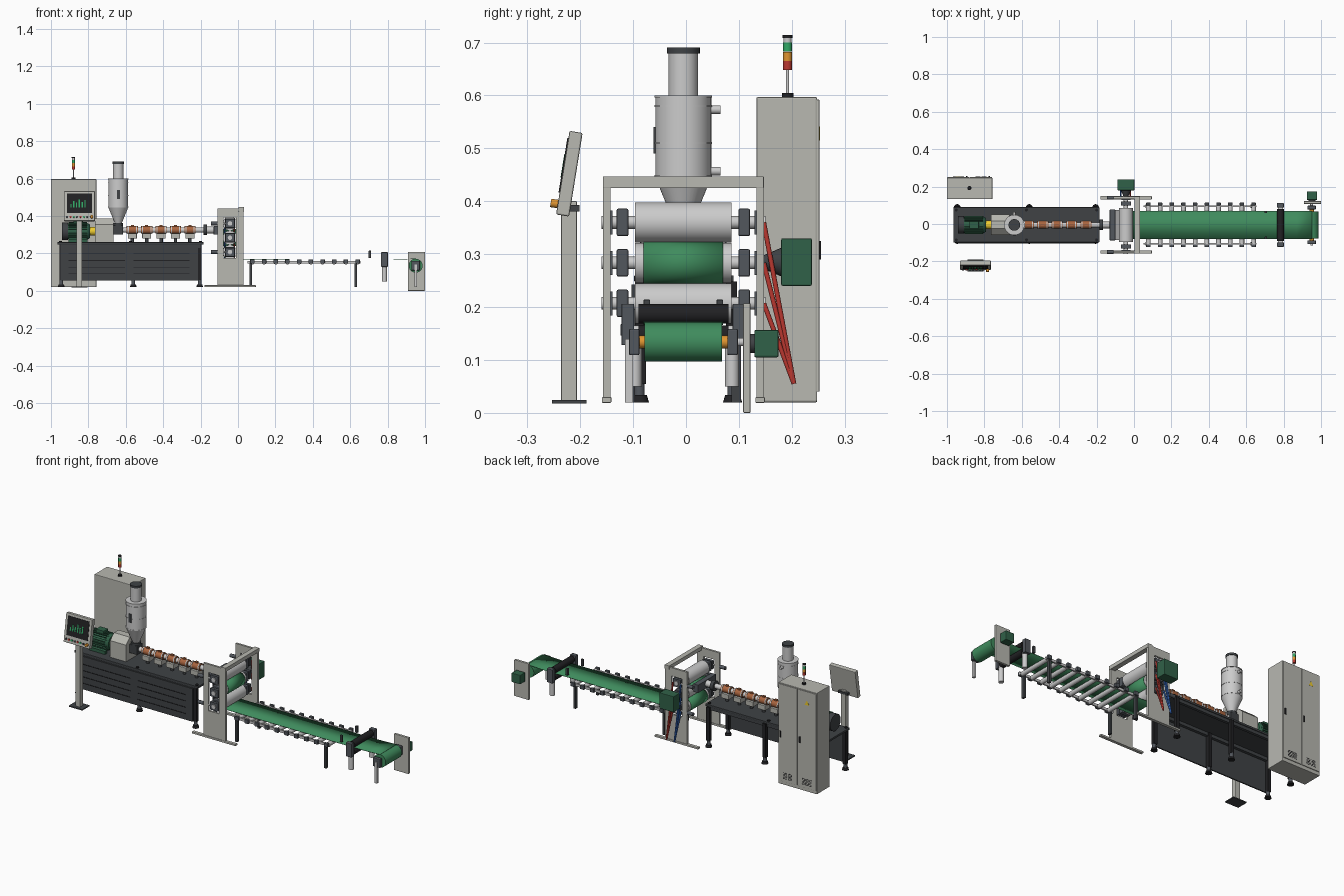
import bpy, bmesh, math
from mathutils import Vector, Matrix

if "Cube" in bpy.data.objects:
    bpy.data.objects.remove(bpy.data.objects["Cube"])

C = -0.005   # centre line of the production line in y

def mat(name, r, g, b):
    m = bpy.data.materials.new(name)
    m.diffuse_color = (r, g, b, 1)
    m.use_nodes = True
    m.node_tree.nodes["Principled BSDF"].inputs["Base Color"].default_value = m.diffuse_color
    return m
LIGHT = mat("warm_grey", .48, .48, .44)
STEEL = mat("steel", .58, .58, .59)
CHROME = mat("chrome", .78, .78, .8)
DARK = mat("dark_grey", .05, .055, .06)
SLATE = mat("slate", .085, .095, .11)
BLACK = mat("black", .015, .015, .017)
GREEN = mat("machine_green", .03, .12, .065)
SHEET = mat("sheet_green", .05, .26, .11)
RED = mat("red", .5, .04, .03)
BLUE = mat("blue", .03, .12, .45)
ORANGE = mat("orange", .75, .3, .03)
YELLOW = mat("yellow", .85, .6, .03)
COPPER = mat("copper", .4, .13, .05)
LAMP = mat("lamp_green", .03, .4, .13)

def finish(name, bm, m, smooth=False):
    bmesh.ops.recalc_face_normals(bm, faces=bm.faces[:])
    me = bpy.data.meshes.new(name)
    bm.to_mesh(me)
    bm.free()
    o = bpy.data.objects.new(name, me)
    bpy.context.collection.objects.link(o)
    me.materials.append(m)
    if smooth:
        bpy.context.view_layer.objects.active = o
        bpy.ops.object.select_all(action='DESELECT')
        o.select_set(True)
        bpy.ops.object.shade_smooth_by_angle(angle=math.radians(35))
    return o

def box(name, x, y, z, m=LIGHT, bev=0.0, tf=None):
    bm = bmesh.new()
    bmesh.ops.create_cube(bm, size=1)
    for v in bm.verts:
        v.co = [a[0] + (c + .5) * (a[1] - a[0]) for a, c in zip((x, y, z), v.co)]
    if bev:
        bmesh.ops.bevel(bm, geom=bm.edges[:], offset=bev, segments=2, affect='EDGES', profile=.5)
    o = finish(name, bm, m)
    if tf:
        o.matrix_world = tf
    return o

def cbox(name, c, s, m=LIGHT, bev=0.0, tf=None):
    return box(name, *[(a - b / 2, a + b / 2) for a, b in zip(c, s)], m, bev, tf)

def cyl(name, p, q, r, m=STEEL, r2=None, n=32, tf=None):
    p, q = Vector(p), Vector(q)
    d = q - p
    bm = bmesh.new()
    M = Matrix.Translation((p + q) / 2) @ d.to_track_quat('Z', 'Y').to_matrix().to_4x4()
    bmesh.ops.create_cone(bm, cap_ends=True, segments=n, radius1=r, radius2=r if r2 is None else r2,
                          depth=d.length, matrix=M)
    o = finish(name, bm, m, True)
    if tf:
        o.matrix_world = tf
    return o

def prism(name, pts, y0, y1, m):
    bm = bmesh.new()
    f = bm.faces.new([bm.verts.new((x, y0, z)) for x, z in pts])
    r = bmesh.ops.extrude_face_region(bm, geom=[f])
    bmesh.ops.translate(bm, vec=(0, y1 - y0, 0), verts=[v for v in r['geom'] if isinstance(v, bmesh.types.BMVert)])
    return finish(name, bm, m)

# electrical cabinet with two rear doors
box("cabinet", (-1, -.757), (.133, .248), (.02, .597), LIGHT, .003)
for i, x in enumerate((-.939, -.818)):
    box("cabinet_door", (x - .058, x + .058), (.247, .252), (.04, .592), LIGHT, .001)
    cbox("door_handle", (x + .045, .253, .307), (.008, .005, .035), BLACK)
    for k in range(5):
        for s in (-1, 1):
            cbox("door_vent", (x + s * .016, .2522, .058 + k * .008), (.026, .001, .003), BLACK)
prism("warning_sign", [(-.955, .515), (-.925, .515), (-.94, .541)], .252, .253, YELLOW)

# signal tower
cyl("tower_base", (-.88, .192, .597), (-.88, .192, .605), .011, BLACK)
cyl("tower_pole", (-.88, .192, .605), (-.88, .192, .648), .003, STEEL)
for z, m in ((.648, RED), (.6655, ORANGE), (.683, LAMP)):
    cyl("tower_lamp", (-.88, .192, z), (-.88, .192, z + .017), .0085, m)
cyl("tower_cap", (-.88, .192, .7), (-.88, .192, .709), .0075, CHROME)
cyl("tower_top", (-.88, .192, .709), (-.88, .192, .714), .0095, BLACK)

# operator panel on a post
cbox("panel_foot", (-.848, -.221, .021), (.085, .065, .006), DARK)
box("panel_post", (-.863, -.833), (-.236, -.206), (.022, .4), LIGHT, .002)
cbox("panel_bracket", (-.848, -.21, .387), (.06, .018, .012), DARK)
T = Matrix.Translation((-.848, -.2205, .452)) @ Matrix.Rotation(-.16, 4, 'X')
cbox("panel_case", (0, 0, 0), (.165, .025, .16), LIGHT, .003, T)
cbox("panel_screen", (0, -.013, .014), (.135, .003, .105), BLACK, 0, T)
for i, h in enumerate((.02, .035, .028, .045, .03, .04)):
    cbox("screen_bar", (-.045 + i * .015, -.0148, -.01 + h / 2), (.007, .001, h), LAMP, 0, T)
for i in range(7):
    cyl("panel_button", (-.066 + i * .018, -.012, -.06), (-.066 + i * .018, -.018, -.06), .0055,
        (DARK, RED, LAMP)[i % 3], n=16, tf=T)
cyl("stop_button", (.066, -.012, -.06), (.066, -.026, -.06), .008, ORANGE, n=20, tf=T)

# extruder bench: top, frame, legs, louvred front panel
box("bench_top", (-.965, -.185), (C - .093, C + .095), (.248, .26), DARK, .002)
for s in (-1, 1):
    box("bench_rail", (-.95, -.2), (C + s * .083 - .008, C + s * .083 + .008), (.23, .248), DARK)
    for x in (-.945, -.56, -.205):
        box("bench_leg", (x - .01, x + .01), (s * .086 - .01, s * .086 + .01), (.055, .248), BLACK)
        cyl("foot_stem", (x, s * .088, .03), (x, s * .088, .057), .01, SLATE, n=20)
        cyl("foot_pad", (x, s * .088, .02), (x, s * .088, .034), .018, BLACK, r2=.014, n=24)
    for x in (-.95, -.575, -.2):
        cyl("bench_bolt", (x, C + s * .08, .26), (x, C + s * .08, .266), .008, BLACK, n=12)
box("bench_front_panel", (-.95, -.215), (-.103, -.096), (.055, .243), DARK)
for k in range(4):
    for x in (-.755, -.41):
        cbox("panel_louvre", (x, -.104, .09 + k * .036), (.3, .003, .003), BLACK)

# drive motor, coupling and gearbox
cyl("motor_body", (-.915, C, .318), (-.8, C, .318), .042, GREEN)
cyl("motor_fan_cover", (-.94, C, .318), (-.908, C, .318), .047, DARK)
cyl("motor_end_bell", (-.805, C, .318), (-.79, C, .318), .045, GREEN, r2=.035)
for i in range(24):
    a = math.tau * i / 24
    o = cbox("motor_fin", (0, 0, .044), (.1, .003, .01), GREEN)
    o.matrix_world = Matrix.Translation((-.857, C, .318)) @ Matrix.Rotation(a, 4, 'X')
cbox("motor_terminal_box", (-.855, C, .368), (.05, .04, .018), GREEN, .002)
for s in (-1, 1):
    cbox("motor_foot", (-.855, C + s * .035, .268), (.1, .02, .02), GREEN)
cyl("coupling", (-.792, C, .318), (-.762, C, .318), .023, YELLOW)
bm = bmesh.new()
gb = [bm.verts.new((-.765, y, z)) for y, z in ((C - .055, .26), (C + .055, .26), (C + .055, .355), (C + .02, .387),
                                              (C - .02, .387), (C - .055, .355))]
r = bmesh.ops.extrude_face_region(bm, geom=[bm.faces.new(gb)])
bmesh.ops.translate(bm, vec=(.1, 0, 0), verts=[v for v in r['geom'] if isinstance(v, bmesh.types.BMVert)])
finish("gearbox", bm, LIGHT)

# hopper and loader, stacked along one axis
H = -.64
for nm, z0, z1, r1, r2, m in (("hopper_cone", .36, .445, .018, .053, STEEL), ("hopper_body", .445, .6, .053, .053, STEEL),
                              ("hopper_neck", .6, .68, .028, .028, STEEL), ("hopper_lid", .679, .691, .031, .031, DARK),
                              ("hopper_throat", .345, .362, .026, .026, DARK)):
    cyl(nm, (H, C, z0), (H, C, z1), r1, m, r2, 40)
for z in (.448, .51, .58, .598):
    cyl("hopper_band", (H, C, z - .002), (H, C, z + .002), .0545, STEEL, n=40)
for z in (.457, .573):
    cyl("hopper_port", (H, C + .045, z), (H, C + .07, z), .008, STEEL, n=20)
box("hopper_sight_glass", (H - .008, H + .008), (C - .056, C - .05), (.49, .54), DARK)
cbox("feed_block", (H, C, .325), (.05, .05, .05), DARK, .002)

# barrel with heater zones and cooling blowers
cyl("barrel", (-.665, C, .325), (-.13, C, .325), .014, STEEL)
for x in (-.565, -.488, -.411, -.334, -.257):
    cyl("heater_band", (x - .03, C, .325), (x + .03, C, .325), .02, COPPER)
    for s in (-1, 1):
        cyl("heater_clamp", (x + s * .022 - .003, C, .325), (x + s * .022 + .003, C, .325), .0215, STEEL)
    cbox("zone_blower", (x, C, .293), (.048, .045, .028), LIGHT, .002)
    cyl("blower_duct", (x, C, .258), (x, C, .28), .009, DARK, n=16)
    cbox("heater_plug", (x, C, .347), (.016, .012, .008), COPPER)
cyl("barrel_flange", (-.185, C, .325), (-.165, C, .325), .028, DARK)
cyl("barrel_adapter", (-.165, C, .325), (-.125, C, .325), .018, STEEL)
box("flat_die", (-.13, -.1), (C - .082, C + .082), (.3, .346), SLATE, .002)
prism("die_lip", [(-.1, .305), (-.1, .341), (-.078, .326), (-.078, .32)], C - .08, C + .08, STEEL)

# roll stack: slotted side plates, posts, feet, top beam
RX, RZ, RR = -.043, (.36, .2835, .207), .038
for s in (-1, 1):
    y = C + s * .145
    Y = (y - .006, y + .006)
    box("stack_plate_rear", (-.11, -.078), Y, (.03, .44), LIGHT)
    box("stack_plate_front", (-.01, .005), Y, (.03, .44), LIGHT)
    box("stack_plate_low", (-.078, -.01), Y, (.03, .175), LIGHT)
    box("stack_plate_high", (-.078, -.01), Y, (.393, .44), LIGHT)
    box("stack_post", (.005, .03), (y - .007, y + .007), (.02, .43), LIGHT)
    box("stack_foot", (-.18, .095), (y - .009, y + .009), (.019, .03), LIGHT, .002)
    for z in RZ:
        cbox("roll_bearing", (RX, C + s * .115, z), (.055, .022, .052), SLATE, .003)
        cbox("bearing_slide", (RX, C + s * .142, z), (.05, .016, .045), SLATE)
        cyl("roll_journal", (RX, C + s * .09, z), (RX, C + s * .155, z), .012, STEEL, n=20)
    for z in (RZ[0], RZ[2]):
        cyl("gap_cylinder", (-.145, y, z), (-.11, y, z), .01, SLATE, n=20)
        cyl("gap_rod", (-.11, y, z), (-.06, y, z), .005, STEEL, n=12)
box("stack_top_beam", (.003, .032), (C - .152, C + .152), (.425, .447), LIGHT, .001)
for z in RZ:
    cyl("chill_roll", (RX, C - .091, z), (RX, C + .091, z), RR, CHROME, n=48)

# roll drive and water hoses
cbox("roll_drive", (-.043, .209, .285), (.09, .058, .09), GREEN, .003)
cyl("drive_shaft_cone", (-.043, .145, .285), (-.043, .182, .285), .012, DARK, r2=.028, n=20)
for m, x in ((RED, -.02), (BLUE, -.07)):
    for i, z in enumerate(RZ):
        cyl("water_hose", (x, .147, z), (x, .204, .055), .0045, m, n=12)

# plastic sheet: S-wrap on the rolls, table run, then winder
path = [(-.08, .323)]
R = RR + .001
N = 16
path += [(RX + R * math.sin(math.pi * i / N), RZ[1] + R * math.cos(math.pi * i / N)) for i in range(N + 1)]
path += [(RX - R * math.sin(math.pi * i / N), RZ[2] + R * math.cos(math.pi * i / N)) for i in range(1, N + 1)]
path += [(.3, .1675), (.785, .167), (.87, .168), (.952, .1715)]
bm = bmesh.new()
rows = [[bm.verts.new((x, C + s * .075, z)) for s in (-1, 1)] for x, z in path]
for a, b in zip(rows, rows[1:]):
    bm.faces.new((a[0], a[1], b[1], b[0]))
o = finish("plastic_sheet", bm, SHEET, True)
sol = o.modifiers.new("thickness", 'SOLIDIFY')
sol.thickness, sol.offset = .002, 0

# roller table
for s in (-1, 1):
    box("table_rail", (.05, .655), (C + s * .1 - .004, C + s * .1 + .004), (.146, .16), STEEL)
    for x in (.068, .63):
        cbox("table_leg", (x, C + s * .1, .083), (.013, .018, .127), DARK)
for i in range(10):
    x = .077 + i * .0625
    cyl("table_roller", (x, C - .098, .153), (x, C + .098, .153), .0125, CHROME, n=24)
    for s in (-1, 1):
        cbox("roller_bearing", (x, C + s * .112, .157), (.024, .014, .022), SLATE, .002)

# edge sensors
for s in (-1, 1):
    cbox("edge_sensor", (.705, C + s * .069, .195), (.013, .012, .038), DARK, .001)

# haul-off unit
P = .783
cyl("pull_roll_upper", (P, C - .085, .187), (P, C + .085, .187), .0185, BLACK)
cyl("pull_roll_lower", (P, C - .085, .147), (P, C + .085, .147), .0185, BLACK)
for s in (-1, 1):
    cbox("pull_bearing", (P, C + s * .105, .167), (.036, .024, .078), SLATE, .002)
    cyl("pull_post", (P, C + s * .092, .05), (P, C + s * .092, .14), .0135, STEEL)

# winder
W, WZ = .95, .134
cyl("wound_roll", (W, C - .073, WZ), (W, C + .073, WZ), .037, SHEET, n=48)
cyl("winder_shaft", (W, C - .1, WZ), (W, .14, WZ), .008, STEEL, n=20)
for s in (-1, 1):
    cyl("winder_chuck", (W, C + s * .073, WZ), (W, C + s * .086, WZ), .012, ORANGE, n=24)
    cbox("winder_bearing", (W, C + s * .093, WZ), (.045, .02, .05), SLATE, .003)
box("winder_side_plate", (.908, 1), (.108, .122), (0, .207), LIGHT, .002)
box("winder_leg", (.943, .957), (C - .11, C - .095), (.02, .14), STEEL)
cbox("winder_motor", (.952, .152, .131), (.055, .046, .052), GREEN, .003)
cyl("winder_motor_neck", (.952, .12, .131), (.952, .132, .131), .018, DARK, n=20)
